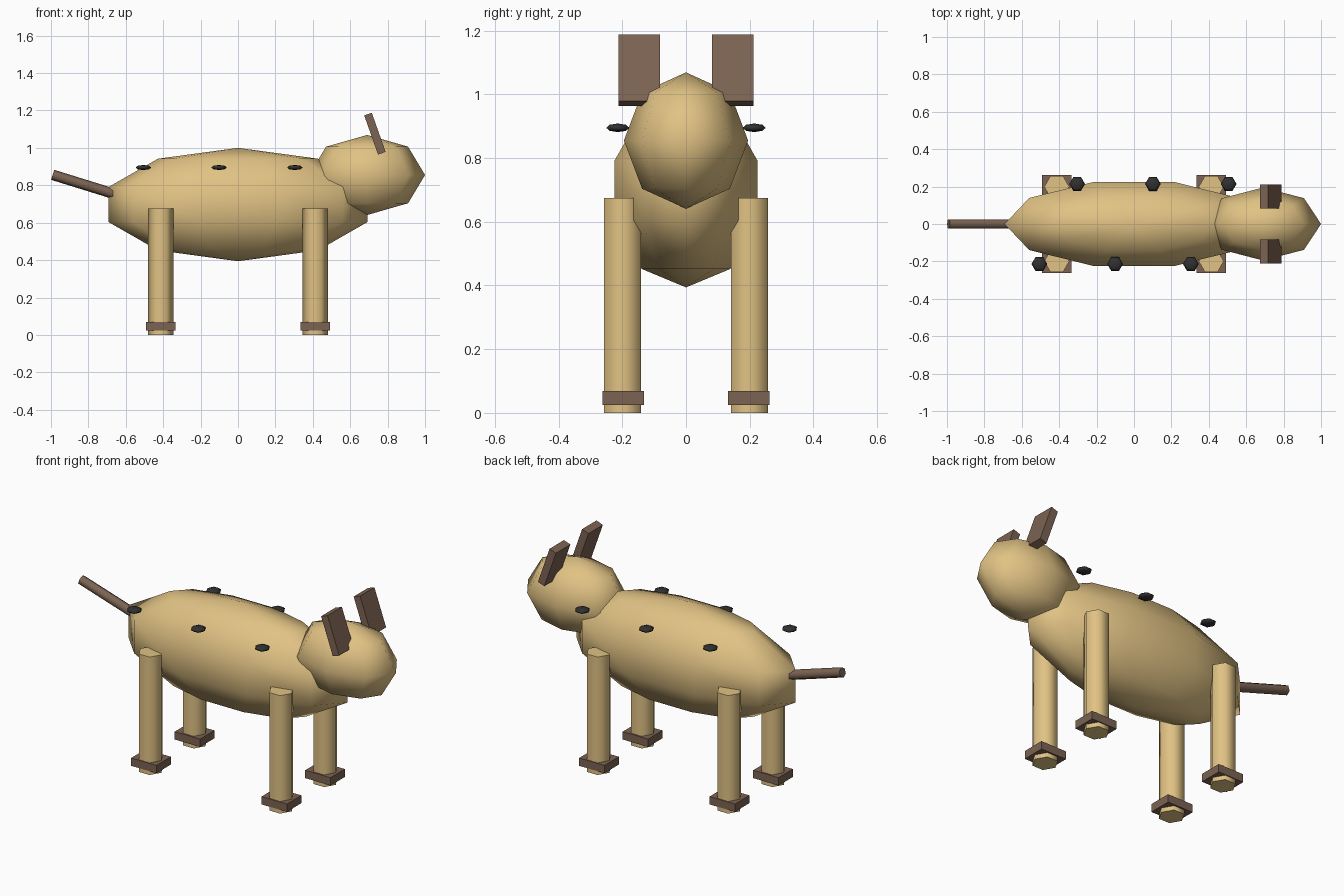
import bpy, bmesh
from math import radians, pi
from mathutils import Matrix, Vector

if "Cube" in bpy.data.objects:
    bpy.data.objects.remove(bpy.data.objects["Cube"])


def material(name, rgb):
    m = bpy.data.materials.new(name)
    m.diffuse_color = (*rgb, 1)
    m.use_nodes = True
    m.node_tree.nodes["Principled BSDF"].inputs["Base Color"].default_value = m.diffuse_color
    return m


TAN = material("tan", (0.75, 0.54, 0.23))
BROWN = material("brown", (0.20, 0.125, 0.085))
DARK = material("dark", (0.03, 0.03, 0.03))


def finish(bm, name, loc, mat, tilt=0.0, smooth=None):
    me = bpy.data.meshes.new(name)
    bm.to_mesh(me)
    bm.free()
    me.materials.append(mat)
    ob = bpy.data.objects.new(name, me)
    ob.location = loc
    ob.rotation_euler = (0, tilt, 0)
    bpy.context.collection.objects.link(ob)
    if smooth:
        bpy.ops.object.select_all(action='DESELECT')
        ob.select_set(True)
        bpy.context.view_layer.objects.active = ob
        bpy.ops.object.shade_smooth_by_angle(angle=radians(smooth))
    return ob


def ball(name, loc, radii, segs, rings, mat):
    # low-poly ellipsoid with a vertex on the +x axis
    bm = bmesh.new()
    bmesh.ops.create_uvsphere(bm, u_segments=segs, v_segments=rings, radius=1)
    first = max(bm.verts, key=lambda v: v.co.xy.length)
    turn = -Vector((first.co.x, first.co.y, 0)).to_2d().angle_signed(Vector((1, 0)))
    bm.transform(Matrix.Rotation(turn, 4, 'Z'))
    ring = [v for v in bm.verts if v.co.xy.length > 0.1]
    if max(v.co.x for v in ring) < max(v.co.xy.length for v in ring) - 1e-3:
        bm.transform(Matrix.Rotation(-2 * turn, 4, 'Z'))
    bm.transform(Matrix.Diagonal((*radii, 1)))
    return finish(bm, name, loc, mat, smooth=100)


def rod(name, loc, radius, length, mat, tilt=0.0):
    # six-sided rod with corners on the x axis
    bm = bmesh.new()
    bmesh.ops.create_cone(bm, cap_ends=True, segments=6, radius1=radius,
                          radius2=radius, depth=length)
    if max(v.co.x for v in bm.verts) < radius * 0.95:
        bm.transform(Matrix.Rotation(pi / 6, 4, 'Z'))
    return finish(bm, name, loc, mat, tilt, smooth=65)


def box(name, loc, size, mat, tilt=0.0):
    bm = bmesh.new()
    bmesh.ops.create_cube(bm, size=1)
    bm.transform(Matrix.Diagonal((*size, 1)))
    return finish(bm, name, loc, mat, tilt)


# Body and head
ball("body", (0, 0, 0.697), (0.728, 0.249, 0.303), 10, 5, TAN)
ball("head", (0.69, 0, 0.855), (0.31, 0.195, 0.214), 8, 4, TAN)

# Legs, hooves, ears and spots on each side
for side, s in (("front", -1), ("back", 1)):
    for end, x in (("hind", -0.413), ("fore", 0.413)):
        rod(f"{end}_leg_{side}", (x, s * 0.199, 0.3375), 0.067, 0.675, TAN)
        box(f"{end}_hoof_{side}", (x, s * 0.197, 0.047), (0.16, 0.13, 0.045), BROWN)
    box(f"ear_{side}", (0.732, s * 0.147, 1.076), (0.043, 0.13, 0.222), BROWN, -0.34)
    for i, x in enumerate((-0.405, 0, 0.405)):
        ball(f"spot_{side}_{i}", (x + s * 0.101, s * 0.214, 0.895),
             (0.042, 0.042, 0.0135), 6, 4, DARK)

# Tail
axis = Vector((-0.955, 0, 0.297)).normalized()
length = 0.40
rod("tail", Vector((-0.991, 0, 0.856)) - axis * length / 2, 0.028, length, BROWN,
    tilt=-(pi / 2 - 0.301))
